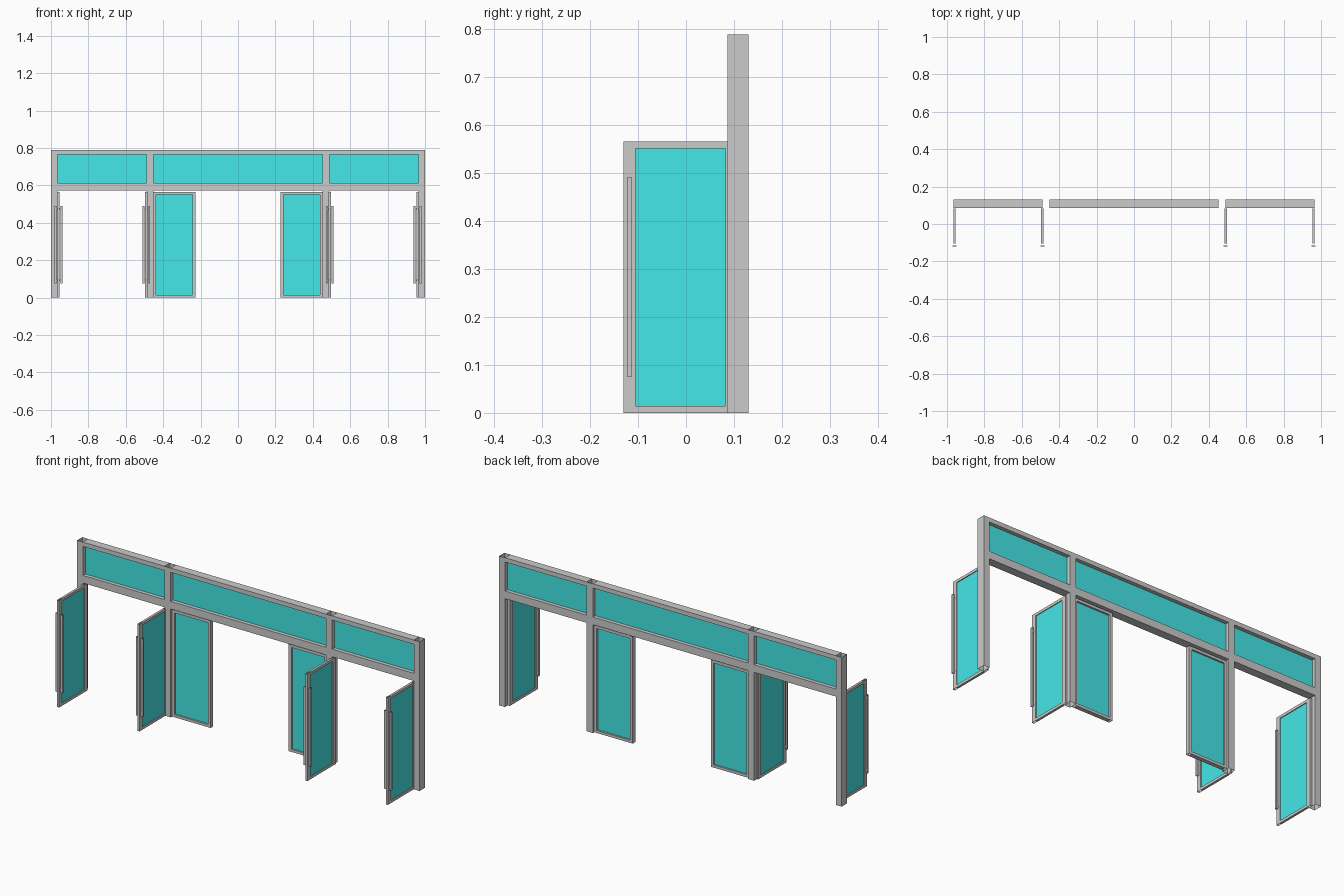
import bpy, bmesh

if "Cube" in bpy.data.objects:
    bpy.data.objects.remove(bpy.data.objects["Cube"])

glass = bpy.data.materials.new("teal_glass")
glass.diffuse_color = (0.06, 0.8, 0.8, 1)
glass.use_nodes = True
glass.node_tree.nodes["Principled BSDF"].inputs["Base Color"].default_value = glass.diffuse_color


def add_box(bm, lo, hi, open_axis=None):
    """Box between two corners; open_axis leaves that pair of ends open (a tube)."""
    verts = bmesh.ops.create_cube(bm, size=1)["verts"]
    for v in verts:
        v.co = [lo[i] if v.co[i] < 0 else hi[i] for i in range(3)]
    if open_axis is not None:
        bm.normal_update()
        faces = {f for v in verts for f in v.link_faces}
        ends = [f for f in faces if abs(f.normal[open_axis]) > 0.9]
        bmesh.ops.delete(bm, geom=ends, context='FACES_ONLY')


def make(name, boxes, mat=None, mirror=False):
    """One object from (lo, hi, open_axis) boxes, optionally mirrored in x."""
    for side in ((1, -1) if mirror else (1,)):
        bm = bmesh.new()
        for lo, hi, axis in boxes:
            xs = sorted((lo[0] * side, hi[0] * side))
            add_box(bm, (xs[0], *lo[1:]), (xs[1], *hi[1:]), axis)
        me = bpy.data.meshes.new(name)
        bm.to_mesh(me)
        bm.free()
        if mat:
            me.materials.append(mat)
        suffix = ("_right" if side > 0 else "_left") if mirror else ""
        bpy.context.collection.objects.link(bpy.data.objects.new(name + suffix, me))


Y0, Y1, TOP = 0.086, 0.130, 0.788     # main frame depth and height
YM = (Y0 + Y1) / 2
OUT, MID_IN, MID_OUT = 0.966, 0.453, 0.489
LEAF_H, RAIL = 0.565, 0.014

# Posts: hollow tubes
make("outer_post", [((OUT, Y0, 0), (1, Y1, TOP), 2)], mirror=True)
make("middle_post", [((MID_IN, Y0, 0), (MID_OUT, Y1, TOP), 2)], mirror=True)

# Beams and transom glass, per bay
for name, a, b, mir in (("centre", -MID_IN, MID_IN, False), ("side", MID_OUT, OUT, True)):
    make(name + "_top_beam", [((a, Y0, 0.765), (b, Y1, TOP), 0)], mirror=mir)
    make(name + "_lower_beam", [((a, Y0, 0.572), (b, Y1, 0.612), 0)], mirror=mir)
    make(name + "_transom_glass",
         [((a, YM - .002, 0.612), (b, YM + .002, 0.765), None)], glass, mir)

# Panels beside the central opening
p0, p1, st, t = 0.228, MID_IN, 0.015, 0.011
make("panel_frame", [
    ((p0, YM - t, 0), (p0 + st, YM + t, LEAF_H), 2),
    ((p1 - st, YM - t, 0), (p1, YM + t, LEAF_H), 2),
    ((p0 + st, YM - t, 0), (p1 - st, YM + t, RAIL), 0),
    ((p0 + st, YM - t, LEAF_H - RAIL), (p1 - st, YM + t, LEAF_H), 0)], mirror=True)
make("panel_glass", [((p0 + st, YM - .002, RAIL),
                      (p1 - st, YM + .002, LEAF_H - RAIL), None)], glass, True)

# Open doors with a pull handle on both faces
d0, d1, st, t = -0.130, 0.107, 0.025, 0.006
for name, x in (("outer", 0.96), ("inner", 0.49)):
    make(name + "_door_frame", [
        ((x - t, d0, 0), (x + t, d0 + st, LEAF_H), 2),
        ((x - t, d1 - st, 0), (x + t, d1, LEAF_H), 2),
        ((x - t, d0 + st, 0), (x + t, d1 - st, RAIL), 1),
        ((x - t, d0 + st, LEAF_H - RAIL), (x + t, d1 - st, LEAF_H), 1)], mirror=True)
    make(name + "_door_glass", [((x - .002, d0 + st, RAIL),
                                 (x + .002, d1 - st, LEAF_H - RAIL), None)], glass, True)
    parts = []
    for s in (-1, 1):
        c = x + s * 0.0155
        parts.append(((c - .005, -0.123, 0.076), (c + .005, -0.113, 0.49), 2))
    for z in (0.092, 0.474):
        parts.append(((x - .011, -0.121, z - .004), (x + .011, -0.115, z + .004), 0))
    make(name + "_door_handle", parts, mirror=True)
